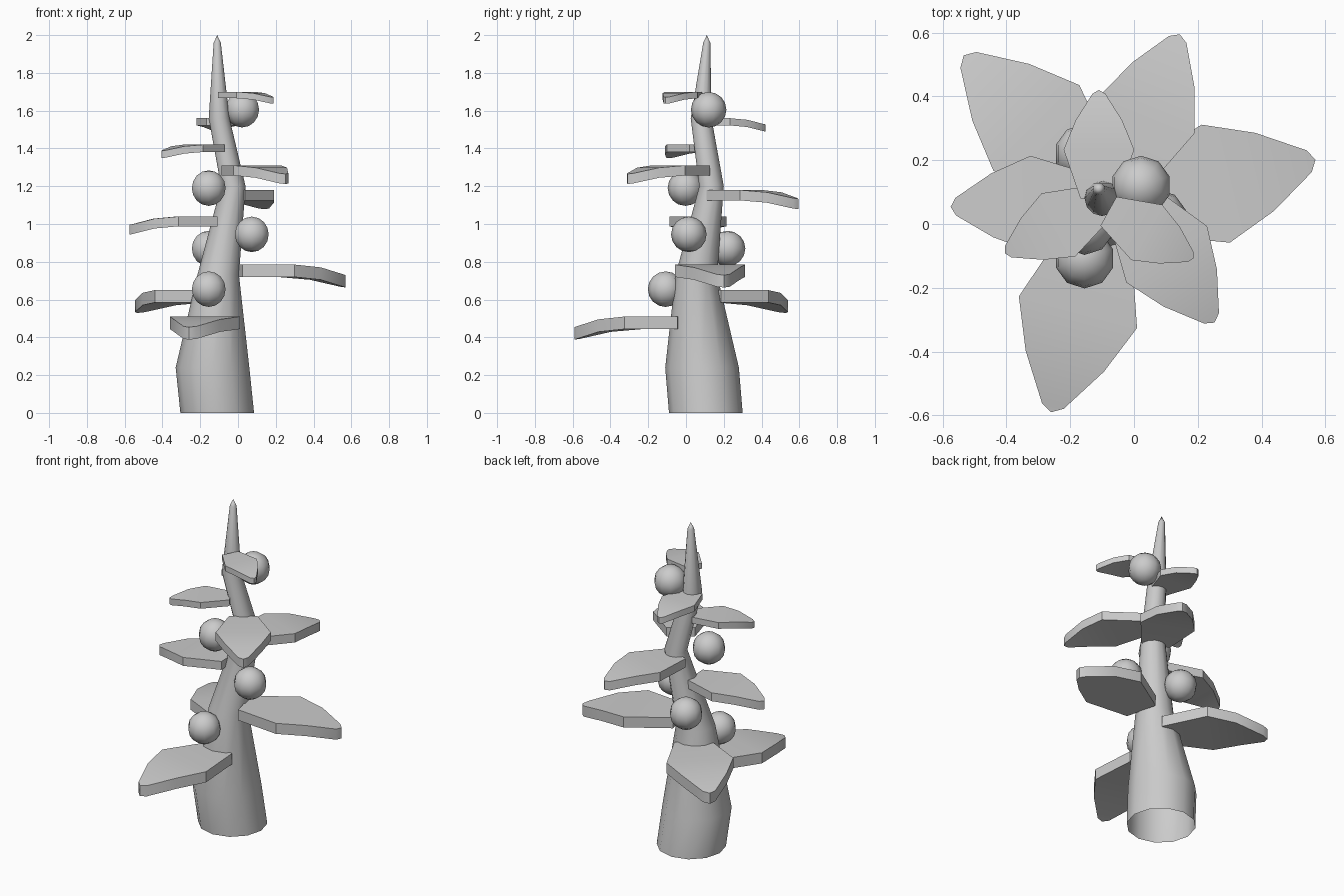
import bpy, bmesh
from math import cos, sin, pi, radians

if "Cube" in bpy.data.objects:
    bpy.data.objects.remove(bpy.data.objects["Cube"])


def finish(name, bm, angle=30):
    bmesh.ops.recalc_face_normals(bm, faces=bm.faces)
    me = bpy.data.meshes.new(name)
    bm.to_mesh(me)
    bm.free()
    ob = bpy.data.objects.new(name, me)
    bpy.context.collection.objects.link(ob)
    bpy.ops.object.select_all(action='DESELECT')
    ob.select_set(True)
    bpy.context.view_layer.objects.active = ob
    bpy.ops.object.shade_smooth_by_angle(angle=radians(angle))
    return ob


# Twisting tapered stem, open underneath: x, y, z, radius per ring
RINGS = [(-.11, .105, 0, .195), (-.135, .085, .24, .195), (-.105, .055, .73, .11),
         (-.025, .135, 1.2, .065), (-.1, .08, 1.56, .055), (-.11, .11, 1.96, .019)]
SIDES = 12
bm = bmesh.new()
loops = [[bm.verts.new((x + r * cos(2 * pi * i / SIDES), y + r * sin(2 * pi * i / SIDES), z))
          for i in range(SIDES)] for x, y, z, r in RINGS]
for a, b in zip(loops, loops[1:]):
    for i in range(SIDES):
        j = (i + 1) % SIDES
        bm.faces.new((a[i], a[j], b[j], b[i]))
tip = bm.verts.new((-.11, .11, 2))
for i in range(SIDES):
    bm.faces.new((loops[-1][i], loops[-1][(i + 1) % SIDES], tip))
finish("stem", bm, 40)

# Leaf stations as fractions of length: along, half width, droop
STATIONS = [(0, .17, 0), (.45, .325, 0), (.72, .215, .025), (.965, .06, .088)]


def leaf(name, x, y, z, angle, length):
    c, s = cos(radians(angle)), sin(radians(angle))

    def point(u, v, w):
        u, v, w = u * length, v * length, w * length
        return bm.verts.new((x + u * c - v * s, y + u * s + v * c, z + w))

    bm = bmesh.new()
    layers = []
    for drop in (0, .112):
        rows = [(point(u, h, -d - drop), point(u, -h, -d - drop)) for u, h, d in STATIONS]
        end = point(1, 0, -.095 - drop)
        for p, q in zip(rows, rows[1:]):
            bm.faces.new((p[0], p[1], q[1], q[0]))
        bm.faces.new((rows[-1][0], rows[-1][1], end))
        layers.append([r[0] for r in rows] + [end] + [r[1] for r in reversed(rows)])
    top, low = layers
    for i in range(len(top)):
        j = (i + 1) % len(top)
        bm.faces.new((top[i], top[j], low[j], low[i]))
    finish(name, bm)


# Leaves spiralling up the stem: root x, y, top z, heading, length
LEAVES = [(-.107, -.02, .51, 255, .59), (-.12, .115, .65, 135, .585), (0, .065, .785, 13.5, .585),
          (-.11, .07, 1.04, 182, .465), (-.04, .14, 1.18, 68, .49), (-.02, .08, 1.31, 305, .475),
          (-.1, .07, 1.42, 208, .345), (-.11, .08, 1.56, 90, .34), (-.08, .04, 1.7, 331, .305)]
for i, args in enumerate(LEAVES):
    leaf(f"leaf_{i + 1}", *args)

# Round buds tucked between the leaves
BUDS = [(.022, .12, 1.605), (-.155, -.003, 1.19), (.073, .015, .945),
        (-.155, .22, .87), (-.155, -.108, .655)]
for i, pos in enumerate(BUDS):
    bm = bmesh.new()
    bmesh.ops.create_uvsphere(bm, u_segments=10, v_segments=8, radius=.094)
    bmesh.ops.translate(bm, verts=bm.verts, vec=pos)
    finish(f"bud_{i + 1}", bm, 60)
